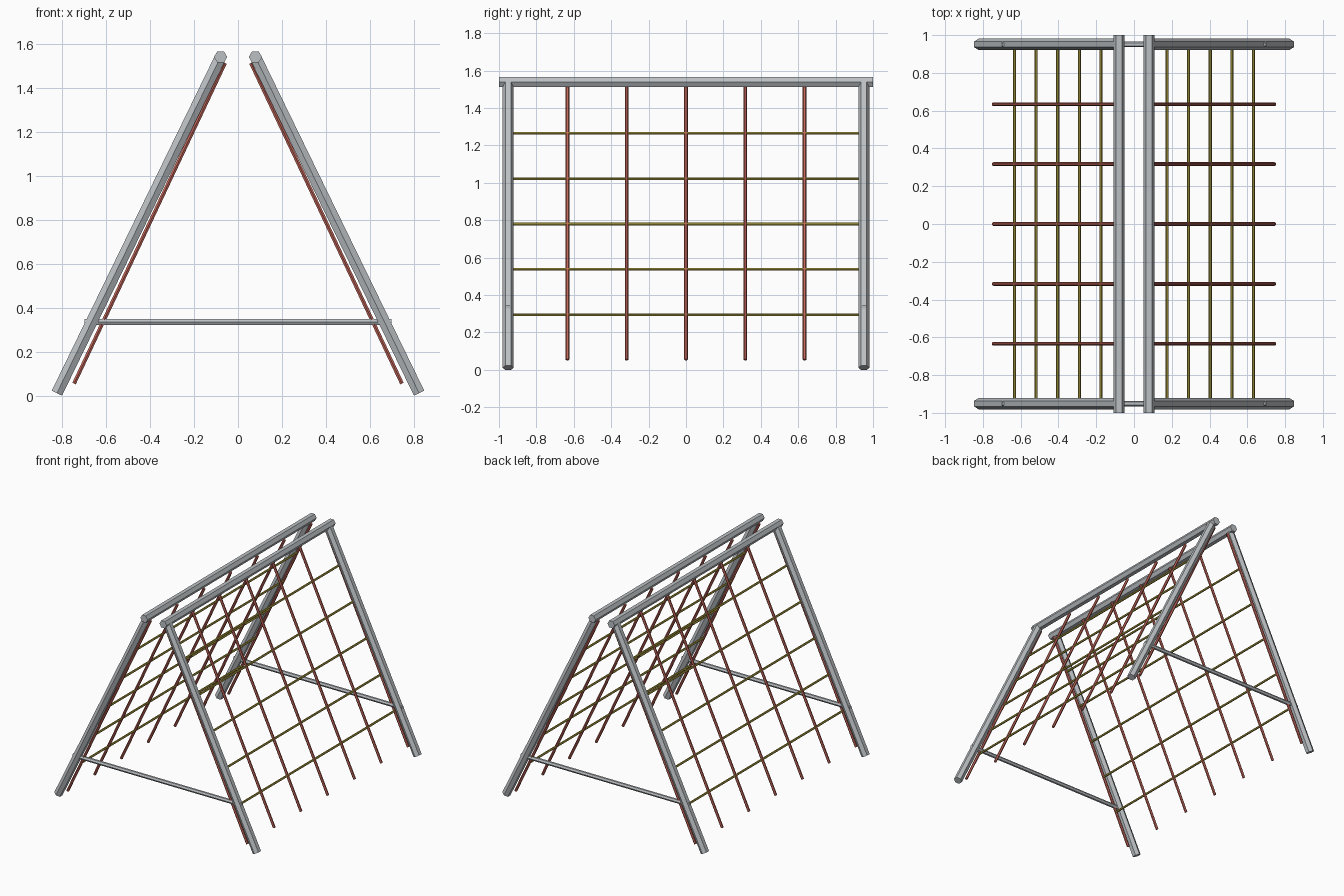
import bpy, bmesh
from math import cos, sin, pi
from mathutils import Vector

cube = bpy.data.objects.get("Cube")
if cube:
    bpy.data.objects.remove(cube, do_unlink=True)


def material(name, rgb):
    m = bpy.data.materials.new(name)
    m.use_nodes = True
    m.diffuse_color = (*rgb, 1)
    m.node_tree.nodes["Principled BSDF"].inputs["Base Color"].default_value = (*rgb, 1)
    return m


STEEL = material("galvanised grey", (0.50, 0.53, 0.55))
RED = material("red rope", (0.54, 0.13, 0.10))
YELLOW = material("yellow rope", (0.42, 0.34, 0.05))
X, Y = Vector((1, 0, 0)), Vector((0, 1, 0))


def hex_bar(name, start, end, radius, corner, mat):
    """Six-sided capped bar with one edge turned toward the corner axis."""
    start, end = Vector(start), Vector(end)
    axis = (end - start).normalized()
    u = (corner - axis * corner.dot(axis)).normalized()
    v = axis.cross(u)
    bm = bmesh.new()
    rings = [[bm.verts.new(p + radius * (u * cos(i * pi / 3) + v * sin(i * pi / 3)))
              for i in range(6)] for p in (start, end)]
    for i in range(6):
        j = (i + 1) % 6
        bm.faces.new((rings[0][i], rings[0][j], rings[1][j], rings[1][i]))
    bm.faces.new(rings[0][::-1])
    bm.faces.new(rings[1])
    bmesh.ops.recalc_face_normals(bm, faces=bm.faces)
    mesh = bpy.data.meshes.new(name)
    bm.to_mesh(mesh)
    bm.free()
    mesh.materials.append(mat)
    obj = bpy.data.objects.new(name, mesh)
    bpy.context.collection.objects.link(obj)
    return obj


BEAM_X, BEAM_Z = 0.079, 1.539
FOOT_X, FOOT_Z = 0.823, 0.0114
LEG_Y = 0.951
NET_TOP = Vector((0.059, 0, 1.512))
NET_BOTTOM = Vector((0.745, 0, 0.055))

for s, side in ((1, "left"), (-1, "right")):
    # Ridge beam and its two legs
    hex_bar(f"{side}_ridge_beam", (s * BEAM_X, -1, BEAM_Z), (s * BEAM_X, 1, BEAM_Z),
            0.03, X, STEEL)
    for e, end in ((-1, "front"), (1, "back")):
        hex_bar(f"{side}_{end}_leg", (s * FOOT_X, e * LEG_Y, FOOT_Z),
                (s * BEAM_X, e * LEG_Y, BEAM_Z), 0.03, Y, STEEL)

    # Sloping ropes of the climbing net
    top = Vector((s * NET_TOP.x, 0, NET_TOP.z))
    bottom = Vector((s * NET_BOTTOM.x, 0, NET_BOTTOM.z))
    for i in range(-3, 4):
        offset = Y * (i * LEG_Y / 3)
        hex_bar(f"{side}_sloping_rope_{i + 4}", bottom + offset, top + offset,
                0.01, Y, RED)

    # Level ropes of the climbing net
    for i in range(5):
        z = 0.295 + i * 0.2425
        p = bottom.lerp(top, (z - bottom.z) / (top.z - bottom.z))
        hex_bar(f"{side}_level_rope_{i + 1}", p - Y * LEG_Y, p + Y * LEG_Y,
                0.008, X, YELLOW)

# Cross braces tying the legs together at each end
for e, end in ((-1, "front"), (1, "back")):
    hex_bar(f"{end}_cross_brace", (-0.698, e * LEG_Y, 0.335), (0.698, e * LEG_Y, 0.335),
            0.015, Y, STEEL)
